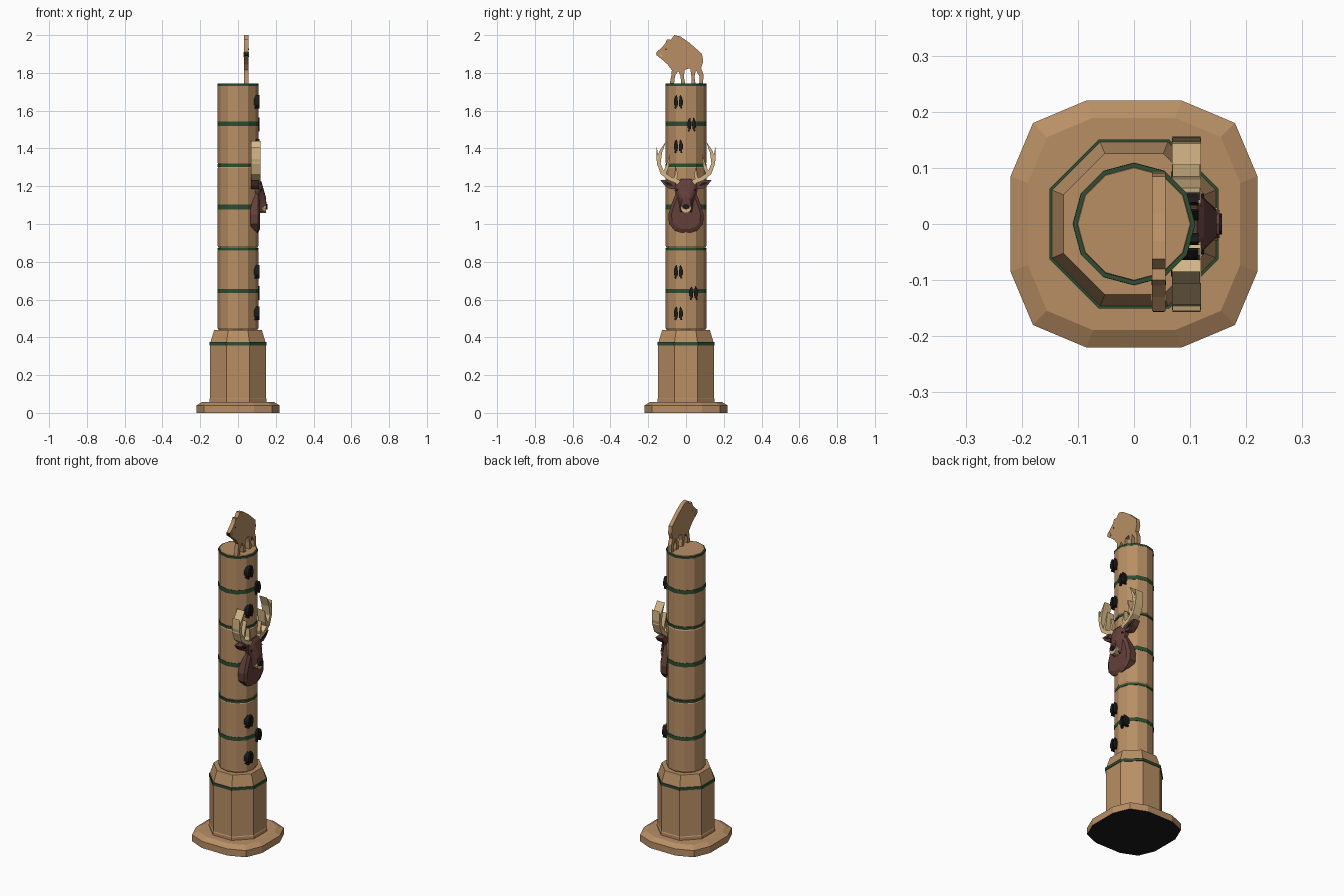
import bpy, bmesh, math
from mathutils import Vector


def material(name, rgb):
    m = bpy.data.materials.new(name)
    m.diffuse_color = (*rgb, 1)
    return m


WOOD = material("tan wood", (0.48, 0.275, 0.13))
GREEN = material("dark green", (0.026, 0.075, 0.032))
HIDE = material("red brown hide", (0.125, 0.05, 0.042))
HORN = material("cream antler", (0.66, 0.47, 0.24))
BLACK = material("soft black", (0.011, 0.011, 0.012))


def loft(name, rings, mat):
    """Skin a list of equal-length 3D rings and cap both ends."""
    bm = bmesh.new()
    vs = [[bm.verts.new(p) for p in r] for r in rings]
    n = len(vs[0])
    for a, b in zip(vs, vs[1:]):
        for i in range(n):
            j = (i + 1) % n
            bm.faces.new((a[i], a[j], b[j], b[i]))
    bm.faces.new(vs[0][::-1])
    bm.faces.new(vs[-1])
    bmesh.ops.recalc_face_normals(bm, faces=bm.faces)
    me = bpy.data.meshes.new(name)
    bm.to_mesh(me)
    bm.free()
    me.materials.append(mat)
    ob = bpy.data.objects.new(name, me)
    bpy.context.collection.objects.link(ob)
    return ob


def ngon(n, r, z, turn=0.0):
    return [(r * math.cos(2 * math.pi * (i + turn) / n),
             r * math.sin(2 * math.pi * (i + turn) / n), z) for i in range(n)]


def octagon(apothem, z):
    return ngon(8, apothem / math.cos(math.pi / 8), z, 0.5)


def plate(name, pts, x0, x1, mat):
    """Extrude a (y, z) outline along x."""
    return loft(name, [[(x, y, z) for y, z in pts] for x in (x0, x1)], mat)


def mirrored(half):
    """Close a right-hand (y, z) half outline by mirroring in y."""
    return half + [(-y, z) for y, z in reversed(half)]


def oval(cy, cz, ry, rz, n=8):
    return [(cy + ry * math.cos(2 * math.pi * i / n),
             cz + rz * math.sin(2 * math.pi * i / n)) for i in range(n)]


def stroke(path, w):
    """Outline of a (y, z) path tapering to a tip."""
    pts = [Vector(p) for p in path]
    left, right = [], []
    for i, p in enumerate(pts[:-1]):
        d = (pts[i + 1] - pts[max(i - 1, 0)]).normalized()
        nrm = Vector((-d.y, d.x)) * w / 2 * (1 - 0.5 * i / len(pts))
        left.append(tuple(p + nrm))
        right.append(tuple(p - nrm))
    return left + [tuple(pts[-1])] + right[::-1]


# Base slab: square with faceted corners, black underside
corner = [(0.22, 0.085), (0.18, 0.18), (0.085, 0.22)]
slab = []
for k in range(4):
    for x, y in corner:
        for _ in range(k):
            x, y = -y, x
        slab.append((x, y))
base = loft("base_slab", [[(x * s, y * s, z) for x, y in slab]
                          for s, z in ((1, 0), (1, 0.04), (0.86, 0.058))], WOOD)
base.data.materials.append(BLACK)
for f in base.data.polygons:
    if f.normal.z < -0.9:
        f.material_index = 1

# Octagonal plinth
loft("plinth", [octagon(a, z) for a, z in
                ((0.15, 0.055), (0.15, 0.075), (0.147, 0.08), (0.147, 0.37),
                 (0.126, 0.44))], WOOD)
loft("plinth_band", [octagon(0.151, 0.358), octagon(0.151, 0.374)], GREEN)

# Column of three chamfered segments
joints = [0.435, 0.87, 1.31, 1.745]
for i, (a, b) in enumerate(zip(joints, joints[1:])):
    loft(f"column_segment_{i + 1}",
         [ngon(12, r, z) for r, z in ((0.1, a), (0.108, a + 0.014),
                                      (0.108, b - 0.014), (0.1, b))], WOOD)
for i, (z, h, r) in enumerate([(0.645, 0.022, 0.1095), (0.867, 0.014, 0.108),
                               (1.09, 0.024, 0.1095), (1.31, 0.014, 0.108),
                               (1.53, 0.024, 0.1095), (1.737, 0.012, 0.109)]):
    loft(f"column_band_{i + 1}", [ngon(12, r, z - h / 2), ngon(12, r, z + h / 2)], GREEN)

# Hoof prints: two teardrop toes and two dewclaw dots each
toe = [(0.003, 0.0), (0.004, -0.028), (0.014, -0.03), (0.023, -0.018),
       (0.024, 0.004), (0.017, 0.024), (0.008, 0.034)]
prints = [(-0.04, 1.65), (0.03, 1.53), (-0.04, 1.415),
          (-0.04, 0.75), (0.04, 0.638), (-0.04, 0.53)]
for i, (cy, cz) in enumerate(prints):
    for side in (-1, 1):
        plate(f"hoof_toe_{i}_{side}", [(cy + side * y, cz + z) for y, z in toe],
              0.085, 0.115, BLACK)
        plate(f"hoof_dewclaw_{i}_{side}", oval(cy + side * 0.015, cz - 0.034, 0.006, 0.006, 6),
              0.085, 0.113, BLACK)

# Stag neck and chest with bevelled front
neck = mirrored([(0.045, 1.225), (0.055, 1.16), (0.075, 1.11), (0.094, 1.05),
                 (0.09, 1.0), (0.06, 0.965), (0.025, 0.952)])
loft("stag_neck", [[(x, y * s, 1.07 + (z - 1.07) * s) for y, z in neck]
                   for x, s in ((0.066, 1), (0.105, 1), (0.117, 0.82))], HIDE)

# Stag face tapering forward to the muzzle
face = mirrored([(0.03, 1.238), (0.056, 1.215), (0.06, 1.175), (0.042, 1.12), (0.032, 1.06)])
brow = mirrored([(0.022, 1.222), (0.044, 1.2), (0.046, 1.17), (0.034, 1.12), (0.027, 1.066)])
nose = mirrored([(0.014, 1.145), (0.02, 1.135), (0.024, 1.12), (0.026, 1.10), (0.022, 1.075)])
loft("stag_face", [[(x, y, z) for y, z in ring]
                   for x, ring in ((0.09, face), (0.112, face), (0.125, brow), (0.147, nose))], HIDE)
plate("stag_muzzle", oval(0, 1.085, 0.029, 0.028, 10), 0.11, 0.149, HORN)
plate("stag_muzzle_top", oval(0, 1.098, 0.025, 0.022, 8), 0.12, 0.152, HIDE)
plate("stag_nose", oval(0, 1.092, 0.019, 0.014, 8), 0.12, 0.157, BLACK)

# Ears, eyes and antlers on both sides
ear = [(0.045, 1.185), (0.045, 1.21), (0.085, 1.232), (0.135, 1.232), (0.115, 1.205), (0.085, 1.185)]
inner_ear = [(0.066, 1.2), (0.085, 1.22), (0.118, 1.224), (0.1, 1.205)]
antler = [([(0.028, 1.19), (0.045, 1.225), (0.085, 1.24), (0.125, 1.27),
            (0.144, 1.32), (0.135, 1.38), (0.105, 1.44)], 0.027),
          ([(0.142, 1.315), (0.15, 1.345), (0.155, 1.405)], 0.017),
          ([(0.118, 1.262), (0.1, 1.3), (0.085, 1.37)], 0.02),
          ([(0.06, 1.232), (0.05, 1.26), (0.056, 1.315)], 0.018)]
for side, tag in ((-1, "left"), (1, "right")):
    flip = lambda pts: [(side * y, z) for y, z in pts]
    plate(f"stag_ear_{tag}", flip(ear), 0.07, 0.11, HIDE)
    plate(f"stag_inner_ear_{tag}", flip(inner_ear), 0.105, 0.112, BLACK)
    plate(f"stag_eye_{tag}", oval(side * 0.045, 1.18, 0.009, 0.006), 0.11, 0.125, BLACK)
    for i, (path, w) in enumerate(antler):
        plate(f"antler_{tag}_{i}", flip(stroke(path, w)), 0.068 + i * 0.0005,
              0.119 - i * 0.0005, HORN)

# Flat boar figure standing on top
boar = [(-0.155, 1.91), (-0.13, 1.933), (-0.11, 1.955), (-0.1, 1.978), (-0.08, 1.975),
        (-0.062, 2.0), (-0.03, 1.993), (0.02, 1.958), (0.085, 1.9), (0.091, 1.86),
        (0.08, 1.825), (0.093, 1.79), (0.09, 1.743), (0.07, 1.743), (0.072, 1.78),
        (0.052, 1.815), (0.045, 1.78), (0.05, 1.743), (0.028, 1.743), (0.028, 1.785),
        (0.022, 1.825), (-0.006, 1.817), (-0.012, 1.78), (-0.004, 1.743), (-0.025, 1.743),
        (-0.03, 1.785), (-0.04, 1.81), (-0.058, 1.785), (-0.063, 1.743), (-0.086, 1.743),
        (-0.078, 1.785), (-0.075, 1.815), (-0.098, 1.845), (-0.12, 1.865), (-0.152, 1.89)]
plate("boar_figure", boar, 0.032, 0.056, WOOD)
plate("boar_snout", [(-0.157, 1.892), (-0.153, 1.89), (-0.153, 1.91), (-0.157, 1.908)],
      0.034, 0.054, BLACK)
plate("boar_tusk", [(-0.135, 1.888), (-0.125, 1.885), (-0.137, 1.91)], 0.03, 0.058, HORN)
plate("boar_eye", oval(-0.105, 1.925, 0.004, 0.004, 6), 0.031, 0.057, BLACK)
